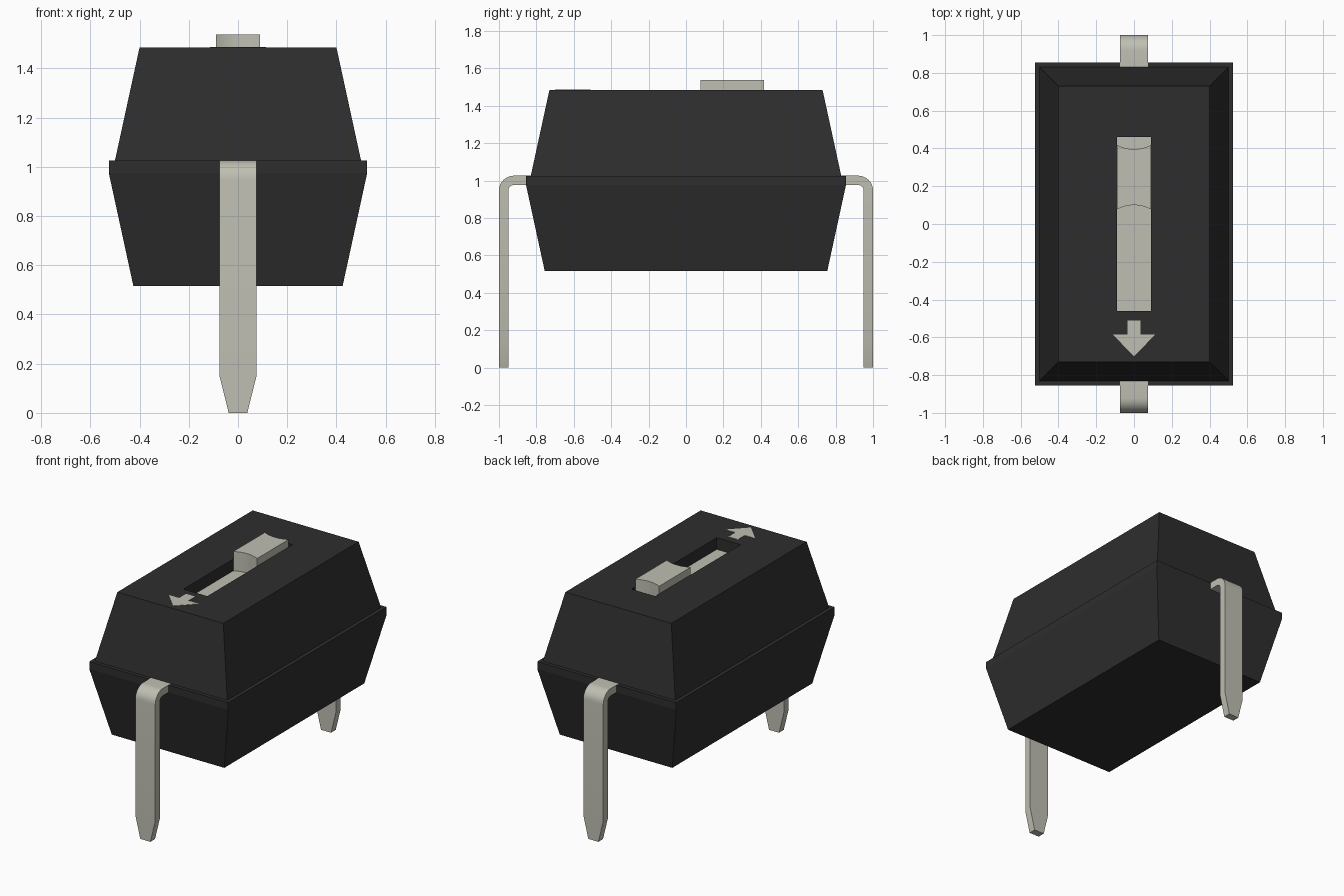
import bpy, bmesh, math

if "Cube" in bpy.data.objects:
    bpy.data.objects.remove(bpy.data.objects["Cube"], do_unlink=True)


def material(name, rgb):
    m = bpy.data.materials.new(name)
    m.use_nodes = True
    m.diffuse_color = (*rgb, 1)
    m.node_tree.nodes["Principled BSDF"].inputs["Base Color"].default_value = (*rgb, 1)
    return m


BLACK = material("black plastic", (0.027, 0.027, 0.027))
METAL = material("warm grey metal", (0.52, 0.52, 0.45))

TOP, DEPTH, SLOT_X, SLOT_Y = 1.485, 0.08, 0.09, 0.46
FLOOR = TOP - DEPTH


def loft(name, rings, mats, smooth=False, cap_material=0):
    """Skin a list of equal-sized point rings and cap both ends."""
    bm = bmesh.new()
    loops = [[bm.verts.new(p) for p in ring] for ring in rings]
    n = len(loops[0])
    for a, b in zip(loops, loops[1:]):
        for i in range(n):
            j = (i + 1) % n
            bm.faces.new((a[i], a[j], b[j], b[i]))
    bm.faces.new(loops[0][::-1])
    bm.faces.new(loops[-1]).material_index = cap_material
    bmesh.ops.recalc_face_normals(bm, faces=bm.faces)
    mesh = bpy.data.meshes.new(name)
    bm.to_mesh(mesh)
    bm.free()
    for m in mats:
        mesh.materials.append(m)
    obj = bpy.data.objects.new(name, mesh)
    bpy.context.collection.objects.link(obj)
    if smooth:
        bpy.ops.object.select_all(action="DESELECT")
        obj.select_set(True)
        bpy.context.view_layer.objects.active = obj
        bpy.ops.object.shade_smooth_by_angle(angle=math.radians(30))
    return obj


def rect(x, y, z):
    return [(-x, -y, z), (x, -y, z), (x, y, z), (-x, y, z)]


def prism(name, outline, z0, z1, mat, smooth=False):
    return loft(name, [[(x, y, z) for x, y in outline] for z in (z0, z1)], [mat], smooth)


# Housing: tapered halves, central rim and a recessed slot with a metal floor
loft("housing", [
    rect(0.425, 0.755, 0.515),
    rect(0.525, 0.855, 0.975),
    rect(0.525, 0.855, 1.025),
    rect(0.5, 0.83, 1.025),
    rect(0.4, 0.73, TOP),
    rect(SLOT_X, SLOT_Y, TOP),
    rect(SLOT_X, SLOT_Y, FLOOR),
], [BLACK, METAL], cap_material=1)

# Slider with concave finger ends
STEPS = 12
xs = [SLOT_X * (2 * i / STEPS - 1) for i in range(STEPS + 1)]


def dip(x):
    return 0.022 * (1 - (x / SLOT_X) ** 2)


front_edge = [(x, 0.078 + dip(x)) for x in xs]
back_edge = [(x, 0.418 - dip(x)) for x in reversed(xs)]
prism("slider", front_edge + back_edge, FLOOR - 0.01, 1.537, METAL, smooth=True)

# Printed direction arrow
half_arrow = [(0.035, -0.51), (0.035, -0.585), (0.113, -0.585)]
arrow = half_arrow + [(0, -0.7)] + [(-x, y) for x, y in reversed(half_arrow)]
prism("arrow_mark", arrow, TOP - 0.002, TOP + 0.002, METAL)


# Bent leads: outer and inner edge positions with half width, tip to root
def lead(name, side):
    sections = [(1, 0, 0.95, 0, 0.038), (1, 0.15, 0.95, 0.15, 0.075)]
    cy, cz, outer, inner = 0.92, 0.946, 0.08, 0.03
    for i in range(9):
        a = math.radians(90 * i / 8)
        c, s = math.cos(a), math.sin(a)
        sections.append((cy + outer * c, cz + outer * s,
                         cy + inner * c, cz + inner * s, 0.075))
    sections.append((0.83, cz + outer, 0.83, cz + inner, 0.075))
    rings = [[(-w, side * yo, zo), (w, side * yo, zo), (w, side * yi, zi), (-w, side * yi, zi)]
             for yo, zo, yi, zi, w in sections]
    loft(name, rings, [METAL], smooth=True)


lead("front_lead", -1)
lead("back_lead", 1)
